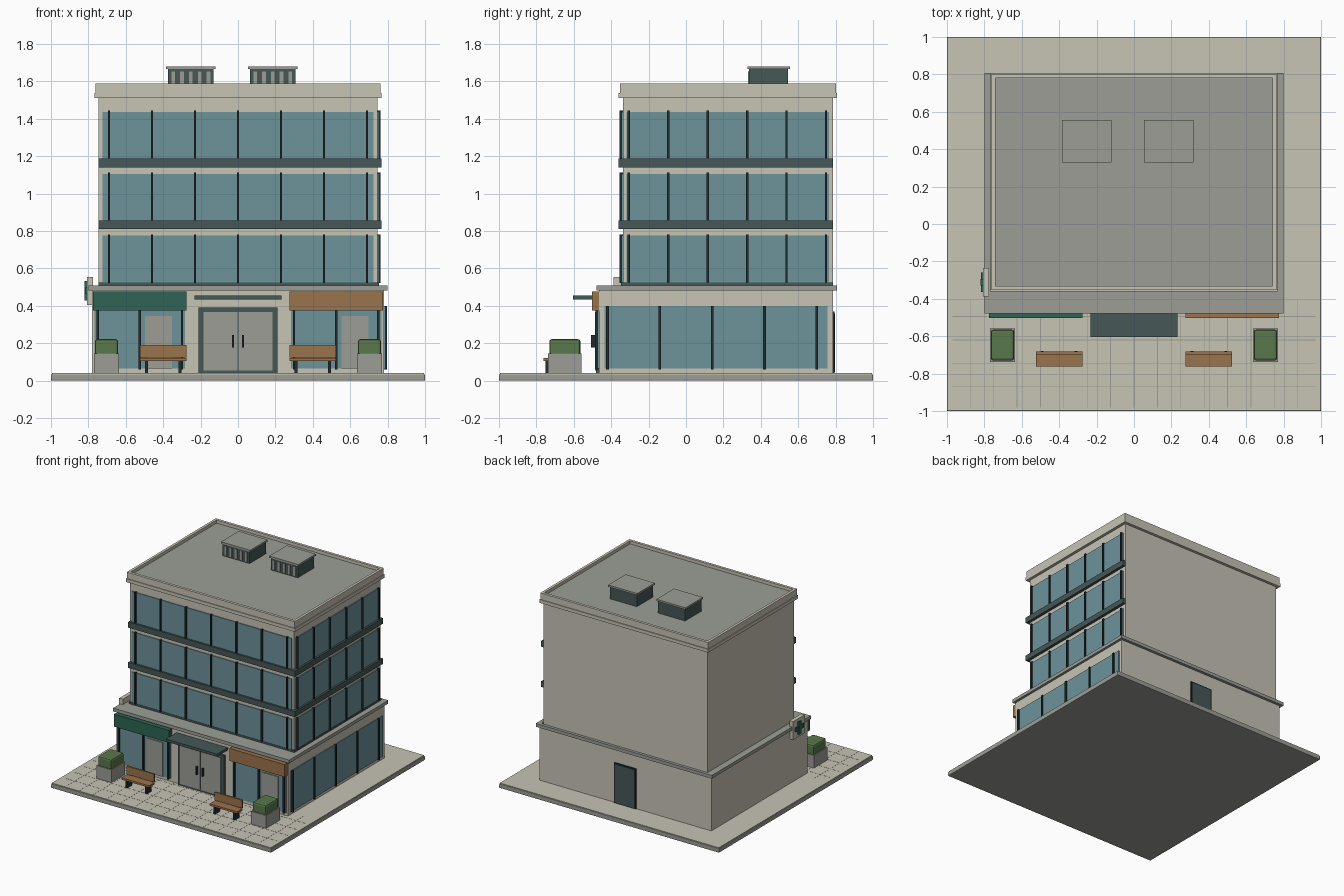
import bpy
from mathutils import Vector

cube = bpy.data.objects.get("Cube")
if cube:
    bpy.data.objects.remove(cube, do_unlink=True)


def linear(c):
    c /= 255
    return c / 12.92 if c <= 0.04045 else ((c + 0.055) / 1.055) ** 2.4


def material(name, r, g, b):
    m = bpy.data.materials.new(name)
    m.use_nodes = True
    col = (linear(r), linear(g), linear(b), 1)
    m.diffuse_color = col
    bsdf = m.node_tree.nodes["Principled BSDF"]
    bsdf.inputs["Base Color"].default_value = col
    bsdf.inputs["Roughness"].default_value = 0.8
    return m


STONE = material("pale stone", 199, 195, 181)
GREY = material("concrete grey", 156, 158, 150)
GLASS = material("blue glass", 108, 147, 155)
DARK = material("dark slate", 70, 87, 87)
BLACK = material("black metal", 36, 44, 47)
GREEN = material("shop green", 46, 100, 83)
WOOD = material("timber brown", 154, 115, 76)
HEDGE = material("hedge green", 90, 120, 76)


def box(name, mat, x, y, z, bevel=0):
    """Box from (low, high) ranges on each axis."""
    lo, hi = (Vector(p) for p in zip(x, y, z))
    corners = [(a, b, c) for a in x for b in y for c in z]
    mid = (lo + hi) / 2
    faces = [(0, 1, 3, 2), (4, 6, 7, 5), (0, 4, 5, 1),
             (2, 3, 7, 6), (0, 2, 6, 4), (1, 5, 7, 3)]
    me = bpy.data.meshes.new(name)
    me.from_pydata([Vector(c) - mid for c in corners], [], faces)
    me.materials.append(mat)
    ob = bpy.data.objects.new(name, me)
    ob.location = mid
    bpy.context.collection.objects.link(ob)
    if bevel:
        mod = ob.modifiers.new("bevel", "BEVEL")
        mod.width = bevel
        mod.segments = 2
    return ob


def around(c, w):
    return (c - w / 2, c + w / 2)


# Ground slab, paving and joints
box("base_slab", GREY, (-1, 1), (-1, 1), (0, 0.034), 0.005)
box("paving", STONE, (-0.995, 0.995), (-0.995, 0.995), (0.03, 0.04))
for i in range(15):
    box("paving_joint_long", GREY, around((i - 7) * 0.125, 0.004),
        (-0.98, -0.41), (0.039, 0.0408))
for i in range(4):
    box("paving_joint_cross", GREY, (-0.97, 0.97),
        around(-0.87 + i * 0.125, 0.004), (0.039, 0.0408))

# Main volumes
box("ground_floor", STONE, (-0.78, 0.78), (-0.465, 0.785), (0.04, 0.485))
box("ledge", GREY, (-0.8, 0.8), (-0.478, 0.808), (0.483, 0.51))
box("upper_floors", STONE, (-0.745, 0.745), (-0.337, 0.785), (0.51, 1.52))
box("cornice", STONE, (-0.768, 0.768), (-0.36, 0.808), (1.51, 1.537))
box("roof_deck", GREY, (-0.75, 0.75), (-0.345, 0.79), (1.53, 1.565))

# Parapet
for s in (-1, 1):
    box("parapet_side", STONE, around(s * 0.752, 0.022), (-0.354, 0.802), (1.537, 1.59))
for y in (-0.343, 0.791):
    box("parapet_end", STONE, (-0.741, 0.741), around(y, 0.022), (1.537, 1.59))

# Upper window strips on the front and right side
for z in (0.525, 0.855, 1.187):
    zr = (z, z + 0.25)
    zm = (z - 0.002, z + 0.257)
    box("front_window", GLASS, (-0.725, 0.725), (-0.344, -0.33), zr)
    box("side_window", GLASS, (0.73, 0.752), (-0.318, 0.765), zr)
    for i in range(7):
        box("front_mullion", BLACK, around((i - 3) * 0.23, 0.012), (-0.356, -0.335), zm)
    for i in range(6):
        box("side_mullion", BLACK, (0.74, 0.762), around(-0.306 + i * 0.211, 0.012), zm)

# Spandrel bands wrapping the front right corner
for z in ((0.51, 0.525), (0.81, 0.855), (1.14, 1.187)):
    d = 0.01 if z[0] < 0.6 else 0.023
    box("front_band", DARK, (-0.747, 0.745 + d), (-0.337 - d, -0.33), z)
    box("side_band", DARK, (0.74, 0.745 + d), (-0.33, 0.785), z)

# Ground floor side glazing
box("ground_side_window", GLASS, (0.77, 0.787), (-0.435, 0.757), (0.065, 0.398))
for i in range(5):
    box("ground_side_mullion", BLACK, (0.775, 0.797), around(-0.42 + i * 0.28, 0.014), (0.06, 0.4))

# Shop fronts with fascia boards
for name, c, mat in (("left", -0.525, GREEN), ("right", 0.525, WOOD)):
    box(name + "_shop_window", GLASS, around(c, 0.485), (-0.472, -0.46), (0.065, 0.39))
    box(name + "_shop_door", GREY, around(c + 0.1, 0.145), (-0.478, -0.465), (0.065, 0.345))
    for dx in (-0.225, 0, 0.225):
        box(name + "_shop_mullion", BLACK, around(c + dx, 0.012), (-0.485, -0.465), (0.06, 0.38))
    box(name + "_fascia", mat, around(c, 0.5), (-0.503, -0.465), (0.374, 0.476))

# Main entrance
box("entrance_frame", DARK, around(0, 0.42), (-0.482, -0.46), (0.04, 0.39))
for s in (-1, 1):
    box("entrance_door", GREY, around(s * 0.094, 0.18), (-0.487, -0.475), (0.055, 0.367))
    box("door_handle", BLACK, around(s * 0.027, 0.01), (-0.507, -0.485), (0.178, 0.243))
box("entrance_canopy", DARK, around(0, 0.466), (-0.605, -0.46), (0.435, 0.456))

# Back door
box("back_door_frame", BLACK, around(0, 0.2), (0.78, 0.793), (0.04, 0.37))
box("back_door", DARK, around(0, 0.18), (0.785, 0.796), (0.045, 0.36))

# Cross sign on the left wall
box("sign_board", STONE, (-0.808, -0.775), (-0.388, -0.235), (0.405, 0.555))
box("cross_upright", GREEN, (-0.82, -0.8), around(-0.311, 0.034), (0.428, 0.532))
box("cross_bar", GREEN, (-0.819, -0.8), around(-0.311, 0.104), (0.463, 0.497))

# Roof units with louvred fronts
for c in (-0.252, 0.186):
    box("roof_unit", DARK, around(c, 0.244), (0.336, 0.546), (1.56, 1.667))
    box("roof_unit_cap", GREY, around(c, 0.264), (0.328, 0.556), (1.665, 1.68))
    for i in range(5):
        box("louvre", GREY, around(c + (i - 2) * 0.047, 0.02), (0.331, 0.34), (1.575, 1.652))

# Planters and benches, mirrored
for s in (-1, 1):
    box("planter", GREY, around(s * 0.703, 0.136), (-0.737, -0.558), (0.04, 0.145))
    box("hedge", HEDGE, around(s * 0.703, 0.124), (-0.731, -0.564), (0.135, 0.222), 0.014)
    c = s * 0.4
    box("bench_seat", WOOD, around(c, 0.25), (-0.762, -0.69), (0.104, 0.12))
    box("bench_back", WOOD, around(c, 0.25), (-0.697, -0.682), (0.125, 0.19))
    for dx in (-0.09, 0.09):
        box("bench_leg", BLACK, around(c + dx, 0.016), (-0.752, -0.69), (0.04, 0.105))
        box("bench_back_support", BLACK, around(c + dx, 0.014), (-0.69, -0.68), (0.1, 0.18))
